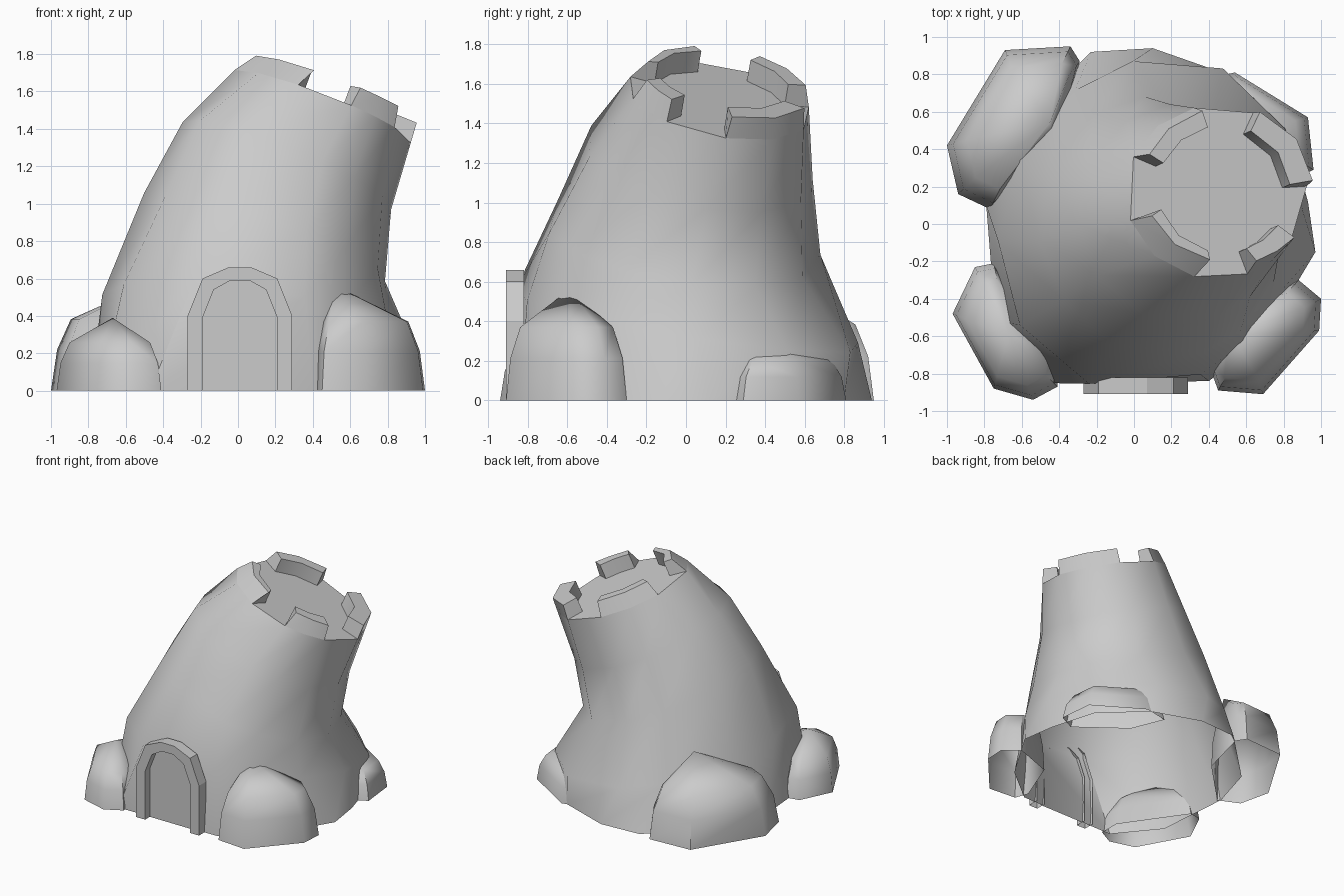
import bpy, bmesh
from math import radians, cos, sin
from mathutils import Vector

if "Cube" in bpy.data.objects:
    bpy.data.objects.remove(bpy.data.objects["Cube"])


def finish(name, bm, smooth=35):
    bmesh.ops.recalc_face_normals(bm, faces=bm.faces)
    mesh = bpy.data.meshes.new(name)
    bm.to_mesh(mesh)
    bm.free()
    ob = bpy.data.objects.new(name, mesh)
    bpy.context.collection.objects.link(ob)
    bpy.ops.object.select_all(action='DESELECT')
    ob.select_set(True)
    bpy.context.view_layer.objects.active = ob
    bpy.ops.object.shade_smooth_by_angle(angle=radians(smooth))
    return ob


def ring(bm, angles, cx, cy, cz, rx, ry, p, q, k=0):
    """Ellipse in plan on a plane of slope p, q; k stretches it along the diagonal."""
    verts = []
    for a in angles:
        t = radians(a)
        r = 1 + k * sin(2 * t)
        dx, dy = r * rx * cos(t), r * ry * sin(t)
        verts.append(bm.verts.new((cx + dx, cy + dy, cz + p * dx + q * dy)))
    return verts


def bridge(bm, a, b):
    n = len(a)
    for i in range(n):
        bm.faces.new((a[i], a[(i + 1) % n], b[(i + 1) % n], b[i]))


# Leaning tower: open base, tilted rings, flat tilted roof
MID = [4, 33, 63, 97, 122, 156, 186, 215, 247, 290, 310, 336]
RIM = [4, 35, 66, 104, 130, 156, 199, 227, 256, 290, 307, 325]
BASE = [(.93, .12), (.82, .5), (.5, .8), (.1, .94), (-.23, .92), (-.68, .48),
        (-.79, .1), (-.79, -.3), (-.47, -.85), (.4, -.84), (.7, -.6), (.97, -.15)]
BASE[7] = (-.74, -.52)
bm = bmesh.new()
rings = [[bm.verts.new((x, y, 0)) for x, y in BASE],
         ring(bm, MID, .09, 0, .41, .81, .89, -.11, -.15, .06),
         ring(bm, MID, .14, -.02, .82, .65, .70, -.35, -.16, -.03),
         ring(bm, MID, .26, .06, 1.20, .56, .585, -.40, -.19),
         ring(bm, RIM, .44, .17, 1.515, .485, .465, -.38, -.17)]
for low, high in zip(rings, rings[1:]):
    bridge(bm, low, high)
rim = rings[-1]
bm.faces.new(rim)

# Battlement blocks: outer face carries on the wall, inner face square to the roof
normal = Vector((.38, .17, 1)).normalized()
height = .115
mid = Vector((.44, .17, 1.515))
for i, inset in ((0, 0), (3, .1), (6, .35), (9, 0)):
    cols = []
    for k in range(i, i + 3):
        o = rim[k].co
        d = (o - rings[-2][k].co).normalized()
        inner = o.lerp(mid, .27)
        inner_top = inner + normal * height
        outer_top = (o + d * (height / d.dot(normal))).lerp(inner_top, inset)
        cols.append((rim[k], bm.verts.new(outer_top),
                     bm.verts.new(inner_top), bm.verts.new(inner)))
    for a, b in zip(cols, cols[1:]):
        for j in range(3):
            bm.faces.new((a[j], b[j], b[j + 1], a[j + 1]))
    bm.faces.new(cols[0])
    bm.faces.new(cols[-1])
finish("leaning_tower", bm, 48)

# Arched door frame and door panel
OUTER = [(-.27, 0), (-.27, .40), (-.19, .60), (-.05, .66),
         (.07, .66), (.21, .60), (.29, .40), (.29, 0)]
INNER = [(-.19, 0), (-.19, .39), (-.13, .54), (-.04, .59),
         (.06, .59), (.15, .54), (.21, .39), (.21, 0)]
bm = bmesh.new()
loops = [[bm.verts.new((x, y, z)) for x, z in pts]
         for pts, y in ((OUTER, -.82), (OUTER, -.91), (INNER, -.91), (INNER, -.82))]
for a, b in zip(loops, loops[1:]):
    for i in range(7):
        bm.faces.new((a[i], a[i + 1], b[i + 1], b[i]))
finish("door_frame", bm, 20)
bm = bmesh.new()
bm.faces.new([bm.verts.new((x, -.85, z)) for x, z in INNER])
finish("door_panel", bm)


# Rounded boulders around the foot, peaks leaning on the tower, open underneath
def boulder(name, outline, apex):
    bm = bmesh.new()
    c = sum((Vector(p) for p in outline), Vector((0, 0))) / len(outline)
    tip = Vector(apex)
    levels = []
    for scale, lift, shift in ((1, 0, 0), (.93, .38, .04), (.77, .66, .12)):
        mid = c.lerp(tip.xy, shift)
        levels.append([bm.verts.new((mid.x + (x - c.x) * scale,
                                     mid.y + (y - c.y) * scale,
                                     tip.z * lift)) for x, y in outline])
    for low, high in zip(levels, levels[1:]):
        bridge(bm, low, high)
    top, t = levels[-1], bm.verts.new(tip)
    for i in range(len(top)):
        bm.faces.new((top[i], top[(i + 1) % len(top)], t))
    finish(name, bm, 55)


boulder("boulder_front_right",
        [(.41, -.78), (.45, -.89), (.69, -.91), (.99, -.57), (1, -.4), (.88, -.3), (.55, -.42)],
        (.52, -.59, .56))
boulder("boulder_back_left",
        [(-1, .42), (-.94, .16), (-.77, .08), (-.4, .45), (-.29, .87), (-.34, .95), (-.69, .93)],
        (-.45, .54, .58))
boulder("boulder_front_left",
        [(-.97, -.48), (-.85, -.23), (-.75, -.21), (-.41, -.7), (-.41, -.87), (-.54, -.94), (-.75, -.88)],
        (-.67, -.59, .39))
boulder("boulder_back_right",
        [(.34, .77), (.54, .81), (.93, .57), (.96, .29), (.82, .22), (.45, .5)],
        (.6, .46, .31))
